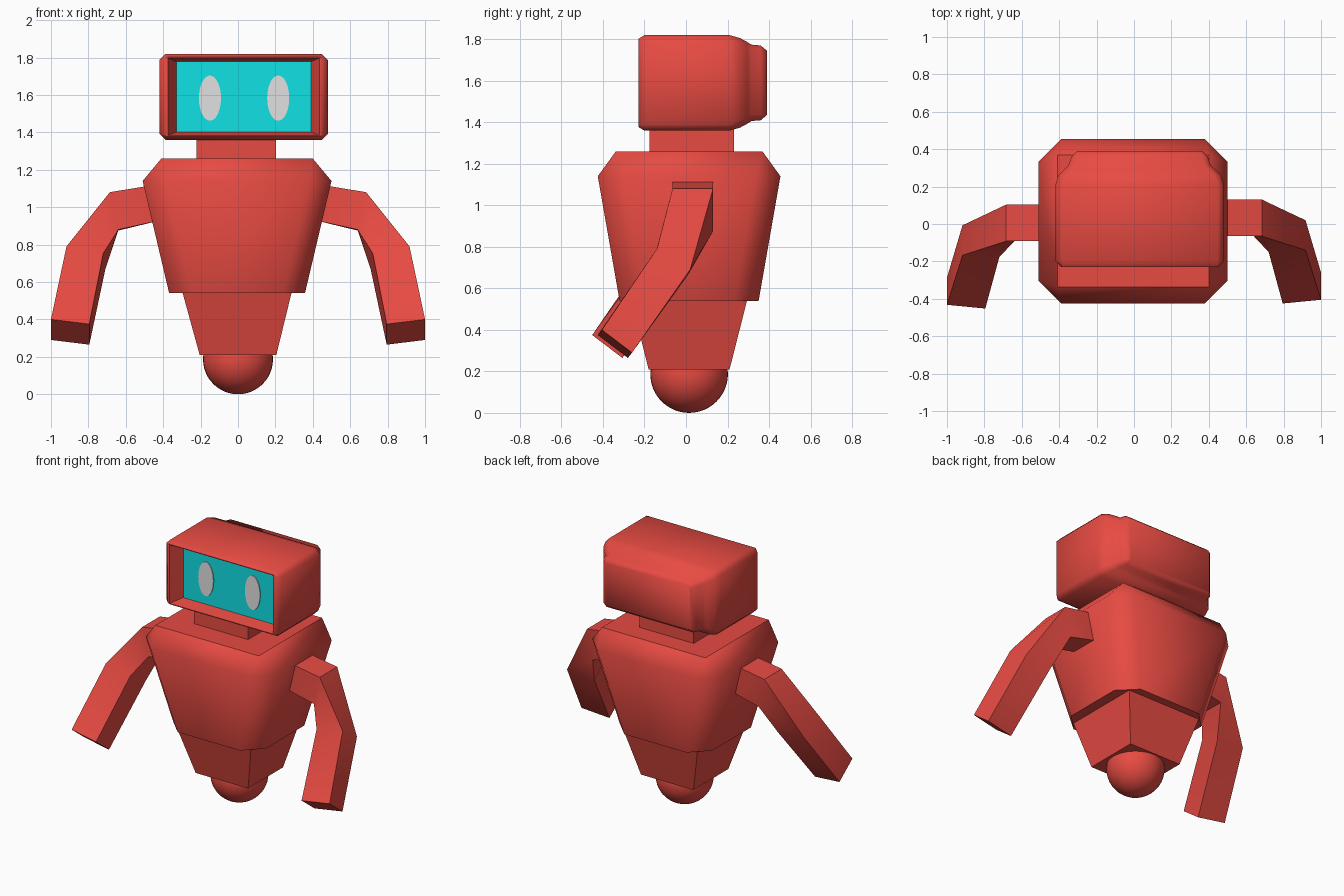
import bpy, bmesh, math
from mathutils import Vector

if "Cube" in bpy.data.objects:
    bpy.data.objects.remove(bpy.data.objects["Cube"])


def material(name, rgb):
    m = bpy.data.materials.new(name)
    m.diffuse_color = (*rgb, 1)
    m.use_nodes = True
    m.node_tree.nodes["Principled BSDF"].inputs["Base Color"].default_value = m.diffuse_color
    return m


RED = material("red body", (0.8, 0.07, 0.055))
CYAN = material("cyan screen", (0.005, 0.75, 0.78))
WHITE = material("pale eye", (0.75, 0.75, 0.75))


def finish(bm, name, mats, angle):
    bmesh.ops.remove_doubles(bm, verts=bm.verts[:], dist=1e-5)
    bmesh.ops.recalc_face_normals(bm, faces=bm.faces[:])
    me = bpy.data.meshes.new(name)
    bm.to_mesh(me)
    bm.free()
    for m in mats:
        me.materials.append(m)
    ob = bpy.data.objects.new(name, me)
    bpy.context.collection.objects.link(ob)
    bpy.ops.object.select_all(action='DESELECT')
    ob.select_set(True)
    bpy.context.view_layer.objects.active = ob
    bpy.ops.object.shade_smooth_by_angle(angle=math.radians(angle))
    return ob


def loft(name, rings, mats=(RED,), angle=30, end_material=0):
    """Skin a list of equal-length point rings and cap both ends."""
    bm = bmesh.new()
    rows = [[bm.verts.new(p) for p in r] for r in rings]
    n = len(rows[0])
    for a, b in zip(rows, rows[1:]):
        for i in range(n):
            j = (i + 1) % n
            bm.faces.new((a[i], a[j], b[j], b[i]))
    bm.faces.new(rows[0])
    bm.faces.new(rows[-1]).material_index = end_material
    return finish(bm, name, mats, angle)


def cut_rect(hx, hy, c):
    """Rectangle with corners cut by c, as eight points."""
    return [(hx, c - hy), (hx, hy - c), (hx - c, hy), (c - hx, hy),
            (-hx, hy - c), (-hx, c - hy), (c - hx, -hy), (hx - c, -hy)]


def upright(cx, cy, z, hx, hy, c=0):
    return [(cx + u, cy + v, z) for u, v in cut_rect(hx, hy, c)]


CY = 0.015

# Torso: tapered box with cut vertical corners and cut shoulders
loft("torso", [upright(-0.005, CY, 0.54, 0.363, 0.335, 0.12),
               upright(-0.005, CY, 1.14, 0.505, 0.44, 0.122),
               upright(-0.005, CY, 1.26, 0.405, 0.353)], angle=46)

# Waist and neck
loft("waist", [upright(0, CY, 0.21, 0.205, 0.195),
               upright(-0.005, CY, 0.545, 0.292, 0.28)])
loft("neck", [upright(-0.01, 0.028, 1.24, 0.212, 0.203),
              upright(-0.01, 0.028, 1.38, 0.212, 0.203)])

# Ball under the waist
bm = bmesh.new()
bmesh.ops.create_uvsphere(bm, u_segments=40, v_segments=24, radius=0.187)
bmesh.ops.translate(bm, verts=bm.verts[:], vec=(0, CY, 0.187))
finish(bm, "ball", [RED], 30)

# Head: rings from the stepped back to the front rim, then in to the screen
HX, HZ = 0.03, 1.59
SCREEN_Y = -0.14
profile = [(0.39, 0.335, 0.155, 0.01), (0.36, 0.365, 0.18, 0.025),
           (0.315, 0.38, 0.184, 0.03), (0.295, 0.40, 0.197, 0.035),
           (0.26, 0.435, 0.216, 0.035), (0.21, 0.45, 0.23, 0.032),
           (-0.20, 0.45, 0.23, 0.032), (-0.23, 0.42, 0.212, 0.01),
           (-0.23, 0.405, 0.207, 0.0), (SCREEN_Y, 0.36, 0.188, 0.0)]
loft("head", [[(HX + u, y, HZ + v) for u, v in cut_rect(hx, hz, c)]
              for y, hx, hz, c in profile],
     (RED, CYAN), angle=50, end_material=1)

# Eyes: thin oval plates on the screen
for name, x in (("left_eye", 0.215), ("right_eye", -0.15)):
    oval = [(0.059 * math.cos(t), 0.121 * math.sin(t))
            for t in (i * math.tau / 32 for i in range(32))]
    loft(name, [[(x + u, y, 1.583 + v) for u, v in oval]
                for y in (SCREEN_Y + 0.002, SCREEN_Y - 0.006)], (WHITE,))

# Arms: four-sided bent bars; each section is outer/inner front, inner/outer back
sections = [
    [(0.40, -0.065, 1.127), (0.40, -0.065, 0.933), (0.40, 0.13, 0.933), (0.40, 0.13, 1.127)],
    [(0.685, -0.065, 1.08), (0.64, -0.065, 0.88), (0.64, 0.13, 0.875), (0.685, 0.13, 1.08)],
    [(0.917, -0.14, 0.79), (0.72, -0.15, 0.755), (0.71, 0.01, 0.665), (0.917, 0.02, 0.69)],
    [(1.0, -0.405, 0.40), (0.795, -0.425, 0.375), (0.795, -0.28, 0.265), (1.0, -0.26, 0.29)],
]
for name, side, shift in (("left_arm", 1, 0), ("right_arm", -1, -0.027)):
    loft(name, [[Vector((side * x, y + shift, z)) for x, y, z in s] for s in sections])
